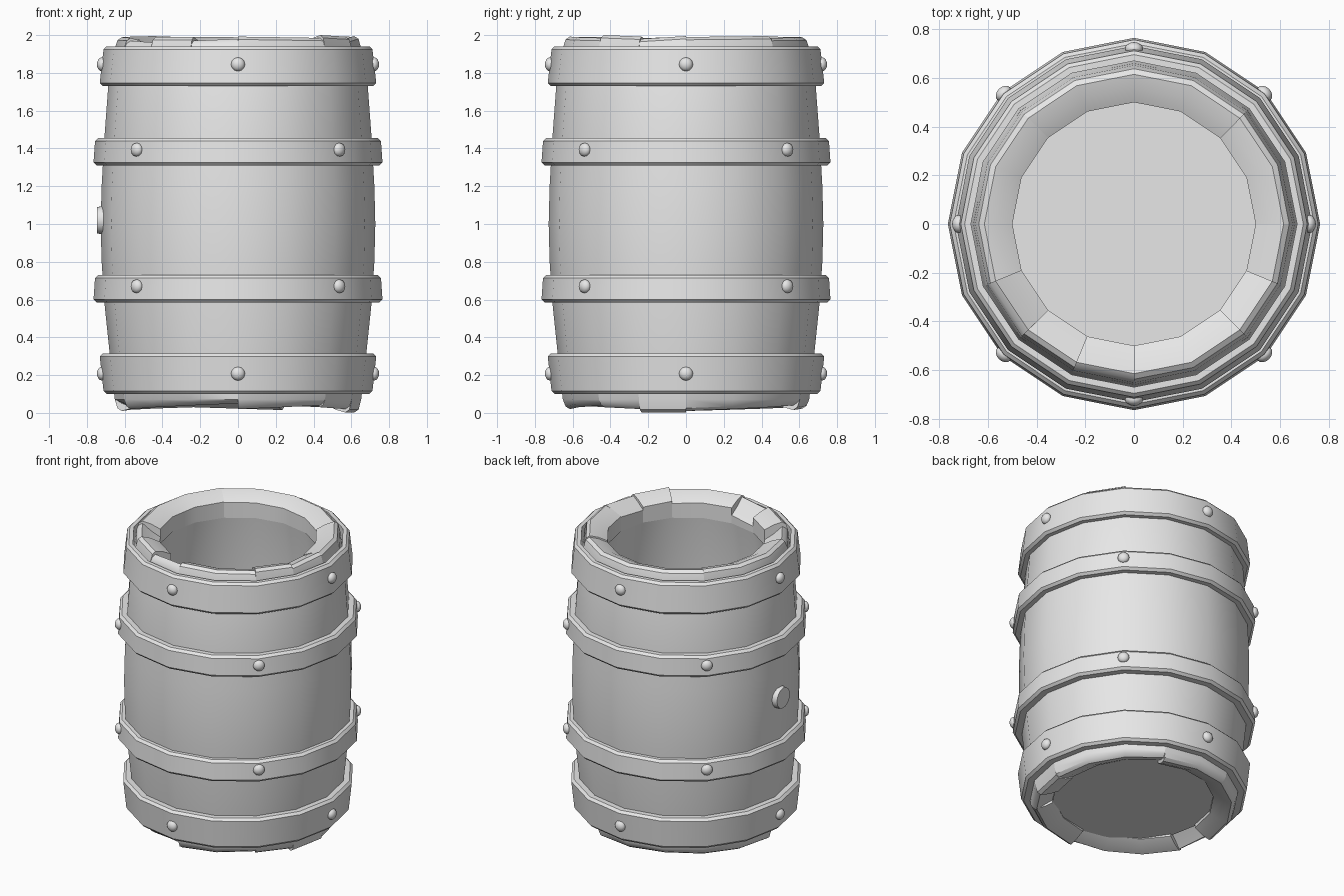
import bpy, bmesh, math
from mathutils import Matrix

cube = bpy.data.objects.get("Cube")
if cube:
    bpy.data.objects.remove(cube)

SIDES = 16
grey = bpy.data.materials.new("plain_grey")
grey.use_nodes = True
colour = (0.8, 0.8, 0.8, 1)
grey.diffuse_color = colour
grey.node_tree.nodes["Principled BSDF"].inputs["Base Color"].default_value = colour


def finish(name, bm, angle=35):
    bmesh.ops.recalc_face_normals(bm, faces=bm.faces)
    mesh = bpy.data.meshes.new(name)
    bm.to_mesh(mesh)
    bm.free()
    mesh.materials.append(grey)
    obj = bpy.data.objects.new(name, mesh)
    bpy.context.collection.objects.link(obj)
    bpy.ops.object.select_all(action="DESELECT")
    obj.select_set(True)
    bpy.context.view_layer.objects.active = obj
    bpy.ops.object.shade_smooth_by_angle(angle=math.radians(angle))
    return obj


def sweep(bm, profile_at, first=0, count=SIDES):
    """Turn a closed (radius, z) profile about z; cap it if it is only an arc."""
    full = count == SIDES
    rings = []
    for i in range(count if full else count + 1):
        a = 2 * math.pi * (first + i) / SIDES
        rings.append([bm.verts.new((r * math.cos(a), r * math.sin(a), z))
                      for r, z in profile_at(i / count)])
    for i in range(count):
        p, q = rings[i], rings[(i + 1) % len(rings)]
        for j in range(len(p)):
            k = (j + 1) % len(p)
            bm.faces.new((p[j], q[j], q[k], p[k]))
    if not full:
        bm.faces.new(rings[0])
        bm.faces.new(rings[-1])


def lathe(name, profile, angle=35):
    bm = bmesh.new()
    sweep(bm, lambda t: profile)
    return finish(name, bm, angle)


# Bulging barrel wall, outside then inside
outer = [(0.655, 0.14), (0.68, 0.32), (0.707, 0.58), (0.722, 0.8), (0.727, 1.0),
         (0.722, 1.2), (0.707, 1.46), (0.687, 1.73), (0.66, 1.86)]
inner = [(0.5, 1.86), (0.56, 1.45), (0.58, 1.0), (0.56, 0.55), (0.5, 0.14)]
lathe("barrel_wall", outer + inner)


# Uneven stave ends: first segment, segment count, lift at each end, inner dip
def stave_ends(name, groups, flip):
    bm = bmesh.new()
    for first, count, lift_a, lift_b, dip in groups:
        def profile_at(t):
            lift = lift_a + (lift_b - lift_a) * t
            points = [(0.662, 1.84), (0.652, 1.93), (0.638, 1.965 + lift),
                      (0.615, 1.98 + lift), (0.56, 1.965 + lift - dip * 0.8),
                      (0.5, 1.935 + lift - dip), (0.5, 1.84)]
            return [(r, 2 - z) for r, z in points] if flip else points
        sweep(bm, profile_at, first, count)
    return finish(name, bm)


stave_ends("top_stave_ends", [
    (0, 2, 0.01, 0.015, 0), (2, 4, 0.005, 0.012, 0), (6, 3, 0.015, 0.005, 0),
    (9, 1, -0.01, -0.02, 0.04), (10, 1, 0.01, 0.01, 0), (11, 1, -0.01, 0, 0.04),
    (12, 2, 0.012, 0.005, 0), (14, 1, 0.02, 0.012, 0), (15, 1, 0, 0.015, 0.01)], False)
stave_ends("bottom_stave_ends", [
    (0, 3, 0.01, -0.02, 0), (3, 2, 0.005, -0.01, 0), (5, 3, -0.01, 0.01, 0),
    (8, 1, -0.03, -0.01, 0.03), (9, 3, 0, -0.03, 0), (12, 2, 0.0, -0.02, 0),
    (14, 1, -0.01, 0, 0.03), (15, 1, 0.018, 0.018, 0)], True)

# Barrel floor
bm = bmesh.new()
bmesh.ops.create_cone(bm, cap_ends=True, segments=SIDES, radius1=0.515, radius2=0.515,
                      depth=0.05, matrix=Matrix.Translation((0, 0, 0.105)))
finish("barrel_floor", bm)


# Bevelled hoops
def hoop(name, low, high, r_low, r_high, r_in):
    b = 0.016
    lathe(name, [(r_in, low), (r_low - b, low), (r_low, low + b), (r_high, high - b),
                 (r_high - b, high), (r_in, high)])


hoop("bottom_hoop", 0.1, 0.315, 0.712, 0.732, 0.63)
hoop("lower_middle_hoop", 0.585, 0.73, 0.765, 0.757, 0.69)
hoop("upper_middle_hoop", 1.31, 1.455, 0.765, 0.757, 0.69)
hoop("top_hoop", 1.73, 1.94, 0.732, 0.712, 0.67)


# Domed rivets, four to a hoop
def rivets(name, z, radius, turn):
    bm = bmesh.new()
    for i in range(4):
        place = (Matrix.Rotation(turn + i * math.pi / 2, 4, "Z")
                 @ Matrix.Translation((radius, 0, z))
                 @ Matrix.Rotation(math.pi / 2, 4, "Y")
                 @ Matrix.Diagonal((0.037, 0.037, 0.027, 1)))
        bmesh.ops.create_uvsphere(bm, u_segments=12, v_segments=8, radius=1, matrix=place)
    finish(name, bm, 60)


rivets("bottom_rivets", 0.208, 0.72, 0)
rivets("lower_middle_rivets", 0.67, 0.758, math.pi / 4)
rivets("upper_middle_rivets", 1.393, 0.758, math.pi / 4)
rivets("top_rivets", 1.845, 0.72, 0)

# Round bung in the side
bm = bmesh.new()
bmesh.ops.create_cone(bm, cap_ends=True, segments=16, radius1=0.078, radius2=0.07, depth=0.06,
                      matrix=Matrix.Translation((-0.717, 0, 1.02))
                      @ Matrix.Rotation(-math.pi / 2, 4, "Y"))
finish("bung", bm)
